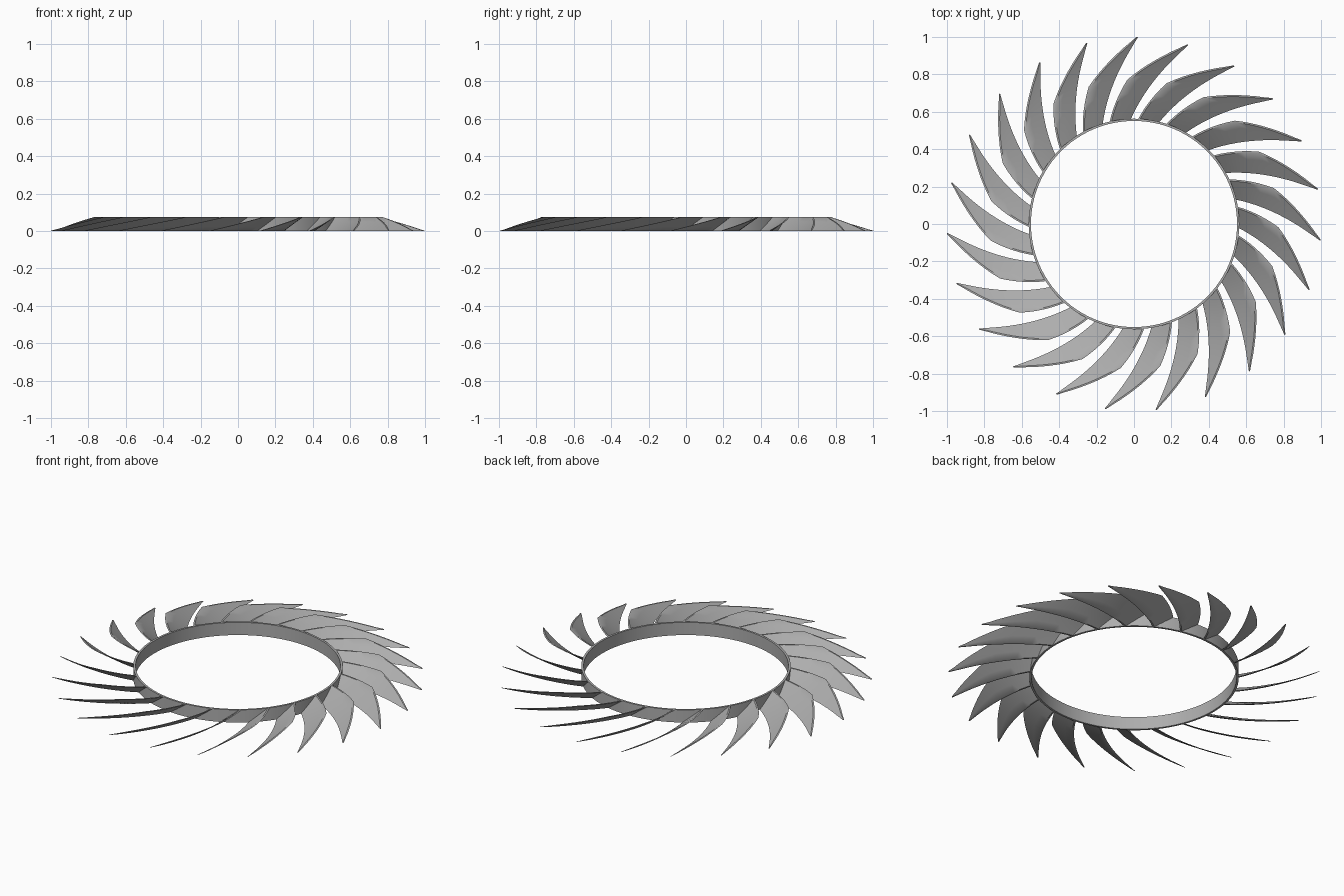
import bpy, bmesh, math
from mathutils import Vector

if "Cube" in bpy.data.objects:
    bpy.data.objects.remove(bpy.data.objects["Cube"])

BLADES, HEIGHT, TIP_ANGLE = 23, 0.075, 88.9
R_ROOT, R_KINK, R_TIP = 0.556, 0.77, 1.0

steel = bpy.data.materials.new("steel grey")
steel.diffuse_color = (0.42, 0.42, 0.42, 1)
steel.use_nodes = True
steel.node_tree.nodes["Principled BSDF"].inputs["Base Color"].default_value = steel.diffuse_color


def finish(name, bm, angle):
    bmesh.ops.recalc_face_normals(bm, faces=bm.faces[:])
    me = bpy.data.meshes.new(name)
    bm.to_mesh(me)
    bm.free()
    me.materials.append(steel)
    ob = bpy.data.objects.new(name, me)
    bpy.context.collection.objects.link(ob)
    bpy.ops.object.select_all(action='DESELECT')
    bpy.context.view_layer.objects.active = ob
    ob.select_set(True)
    bpy.ops.object.shade_smooth_by_angle(angle=math.radians(angle))
    return ob


# Mounting ring: rectangular section swept round the axis
bm = bmesh.new()
section = [(0.551, 0), (0.563, 0), (0.563, HEIGHT), (0.551, HEIGHT)]
n = 96
loops = [[bm.verts.new((r * math.cos(2 * math.pi * i / n), r * math.sin(2 * math.pi * i / n), z))
          for r, z in section] for i in range(n)]
for i in range(n):
    a, b = loops[i], loops[(i + 1) % n]
    for j in range(4):
        k = (j + 1) % 4
        bm.faces.new((a[j], b[j], b[k], a[k]))
finish("ring", bm, 30)


# Blade surface: swept back along its length and leaning over with height
def blade_point(r, f):
    t = (r - 0.56) / 0.44
    base = 19 - 21.5 * t + 2.5 * t * t
    lean = 10.7 - 4.0 * t * t
    a = math.radians(base + lean * f)
    return Vector((r * math.cos(a), r * math.sin(a), f * HEIGHT))


def side_offset(r, f, half):
    d = blade_point(r + 0.002, f) - blade_point(r - 0.002, f)
    return Vector((-d.y, d.x, 0)).normalized() * half


def make_blade(name, turn):
    bm = bmesh.new()
    rows = 3
    radii = [R_ROOT + (R_KINK - R_ROOT) * i / 6 for i in range(7)]
    radii += [R_KINK + (R_TIP - R_KINK) * i / 8 for i in range(1, 9)]
    sections = []
    for r in radii:
        # Outer part is trimmed down to a low point at the tip
        top = min(1.0, max(0.03, (R_TIP - r) / (R_TIP - R_KINK)))
        half = 0.0045 if r < 0.95 else 0.0045 - 0.05 * (r - 0.95)
        fs = [top * i / rows for i in range(rows + 1)]
        loop = [blade_point(r, f) + side_offset(r, f, half) for f in fs]
        loop += [blade_point(r, f) - side_offset(r, f, half) for f in reversed(fs)]
        sections.append([bm.verts.new(p) for p in loop])
    for a, b in zip(sections, sections[1:]):
        for j in range(len(a)):
            k = (j + 1) % len(a)
            bm.faces.new((a[j], b[j], b[k], a[k]))
    for s in (sections[0], sections[-1]):
        bm.faces.new(s)
    ob = finish(name, bm, 35)
    ob.rotation_euler.z = turn


for i in range(BLADES):
    make_blade(f"blade_{i + 1:02d}", math.radians(TIP_ANGLE + 360 * i / BLADES))
